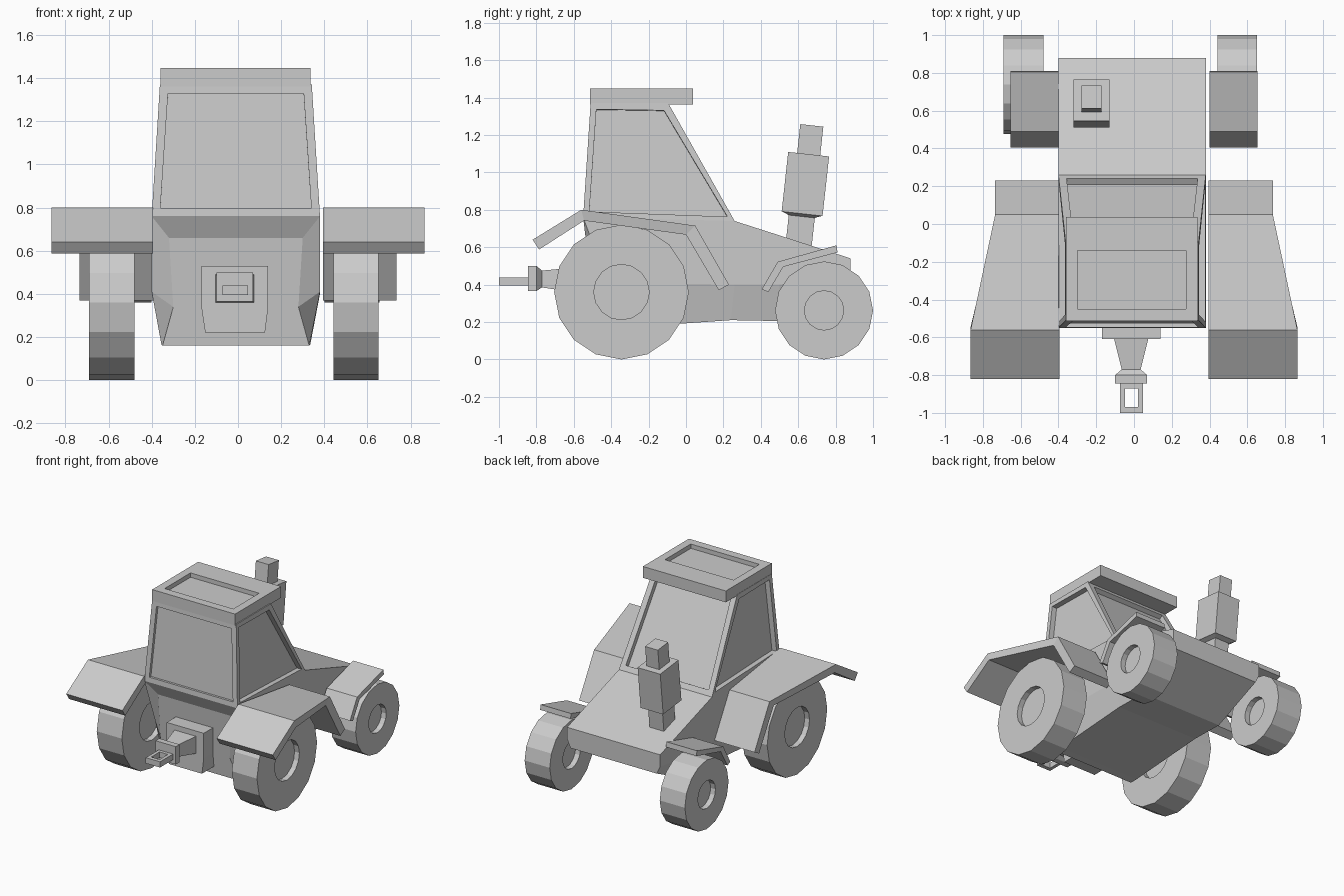
import bpy, bmesh, math
from mathutils import Matrix

if "Cube" in bpy.data.objects:
    bpy.data.objects.remove(bpy.data.objects["Cube"])

CX = -0.01  # centre line of the body


def finish(bm, name):
    bmesh.ops.recalc_face_normals(bm, faces=bm.faces[:])
    mesh = bpy.data.meshes.new(name)
    bm.to_mesh(mesh)
    bm.free()
    obj = bpy.data.objects.new(name, mesh)
    bpy.context.collection.objects.link(obj)
    return obj


def loft(rings, closed=False):
    """Skin a row of equal-sized rings; cap the ends, or join them if closed."""
    bm = bmesh.new()
    vs = [[bm.verts.new(p) for p in ring] for ring in rings]
    n = len(vs[0])
    pairs = list(zip(vs, vs[1:])) + ([(vs[-1], vs[0])] if closed else [])
    for a, b in pairs:
        for i in range(n):
            bm.faces.new((a[i], a[(i + 1) % n], b[(i + 1) % n], b[i]))
    if not closed:
        bm.faces.new(vs[0])
        bm.faces.new(vs[-1])
    bmesh.ops.recalc_face_normals(bm, faces=bm.faces[:])
    return bm


def recess(bm, faces, border, depth):
    """Inset faces by a border and sink the middle straight in."""
    bmesh.ops.inset_individual(bm, faces=faces, thickness=border)
    bmesh.ops.inset_individual(bm, faces=faces, thickness=0, depth=-depth)


def rect_y(y, hw, z0, z1, cx=-0.015):
    return [(cx - hw, y, z0), (cx + hw, y, z0), (cx + hw, y, z1), (cx - hw, y, z1)]


def rect_z(z, x0, x1, y0, y1):
    return [(x0, y0, z), (x1, y0, z), (x1, y1, z), (x0, y1, z)]


# Hull and bonnet: sections from rear to nose, each top / waist / bottom (y, half width, z)
sections = [
    [(-0.50, 0.31, 0.66), (-0.50, 0.29, 0.34), (-0.45, 0.34, 0.16)],
    [(-0.55, 0.39, 0.76), (-0.42, 0.39, 0.41), (-0.40, 0.345, 0.165)],
    [(0.26, 0.39, 0.74), (0.26, 0.39, 0.40), (0.24, 0.345, 0.21)],
    [(0.50, 0.39, 0.663), (0.50, 0.39, 0.40), (0.50, 0.345, 0.205)],
    [(0.88, 0.39, 0.54), (0.88, 0.39, 0.45), (0.88, 0.36, 0.39)],
]
finish(loft([[(CX - w, y, z) for y, w, z in s] + [(CX + w, y, z) for y, w, z in reversed(s)]
             for s in sections]), "hull")

# Cab with sunken windows
bm = loft([
    [(CX - 0.39, -0.55, 0.76), (CX + 0.39, -0.55, 0.76), (CX + 0.39, 0.26, 0.74), (CX - 0.39, 0.26, 0.74)],
    rect_z(1.37, CX - 0.352, CX + 0.352, -0.51, -0.095)])
bm.normal_update()
sides = [f for f in bm.faces if abs(f.normal.x) > 0.7]
ends = [f for f in bm.faces if f.normal.y < -0.7]
screen = [f for f in bm.faces if f.normal.y > 0.7]
recess(bm, sides, 0.045, 0.04)
recess(bm, ends, 0.055, 0.02)
recess(bm, screen, 0.06, 0.035)
finish(bm, "cab")

# Roof with shallow hatch: outer rim, hatch rim and hatch floor
outer = (CX - 0.35, CX + 0.345, -0.513, 0.037)
hatch = (CX - 0.29, CX + 0.285, -0.45, -0.14)
finish(loft([rect_z(1.362, *outer), rect_z(1.448, *outer),
             rect_z(1.448, *hatch), rect_z(1.415, *hatch)]), "roof")


# Wheels with sunken hubs on both faces
def wheel(name, x, y, r, hub):
    bm = bmesh.new()
    bmesh.ops.create_cone(bm, cap_ends=True, segments=16, radius1=r, radius2=r, depth=0.21)
    caps = [f for f in bm.faces if len(f.verts) > 4]
    recess(bm, caps, (r - hub) * math.cos(math.pi / 16), 0.04)
    bm.transform(Matrix.Translation((x, y, r)) @ Matrix.Rotation(math.pi / 2, 4, 'Y'))
    finish(bm, name)


# Fenders: path of (top y, top z, bottom y, bottom z, outer x)
rear_path = [(-0.82, 0.64, -0.785, 0.588, 0.865), (-0.56, 0.80, -0.545, 0.742, 0.865),
             (0.05, 0.715, 0.0, 0.667, 0.735), (0.23, 0.40, 0.175, 0.37, 0.735)]
front_path = [(0.805, 0.61, 0.81, 0.572, 0.655), (0.49, 0.522, 0.52, 0.495, 0.655),
              (0.405, 0.375, 0.44, 0.36, 0.655)]


def fender(name, side, path, inner):
    finish(loft([[(side * inner, ty, tz), (side * ox, ty, tz),
                  (side * ox, by, bz), (side * inner, by, bz)]
                 for ty, tz, by, bz, ox in path]), name)


for label, side, x in (("left", -1, -0.585), ("right", 1, 0.547)):
    wheel("rear_wheel_" + label, x, -0.345, 0.36, 0.144)
    wheel("front_wheel_" + label, x, 0.738, 0.262, 0.102)
    fender("rear_fender_" + label, side, rear_path, 0.395)
    fender("front_fender_" + label, side, front_path, 0.40)

# Exhaust stack: stepped square tube leaning towards the nose
steps = [(-0.05, 0.07), (0.155, 0.07), (0.17, 0.095 + 0.012), (0.17, 0.11),
         (0.49, 0.11), (0.49, 0.062), (0.645, 0.062)]
bm = loft([rect_z(z, -h * 0.86, h * 0.86, -h, h) for z, h in steps])
bm.transform(Matrix.Translation((-0.225, 0.602, 0.61)) @ Matrix.Rotation(math.radians(-6.3), 4, 'X'))
finish(bm, "exhaust")

# Hitch: mounting plate, tapered neck with collar, and towing eye
plate = [(-0.17, 0.53), (0.14, 0.53), (0.14, 0.34), (0.125, 0.22), (-0.152, 0.22), (-0.17, 0.34)]
finish(loft([[(x, y, z) for x, z in plate] for y in (-0.61, -0.44)]), "hitch_plate")
finish(loft([rect_y(-0.61, 0.09, 0.36, 0.49), rect_y(-0.77, 0.05, 0.385, 0.475),
             rect_y(-0.80, 0.085, 0.365, 0.50), rect_y(-0.845, 0.085, 0.365, 0.50)]), "hitch_neck")
eye = []
for ox, oy, ix, iy in ((-0.06, -1.0, -0.035, -0.97), (0.06, -1.0, 0.035, -0.97),
                       (0.06, -0.845, 0.035, -0.87), (-0.06, -0.845, -0.035, -0.87)):
    eye.append([(ox - 0.013, oy, 0.395), (ox - 0.013, oy, 0.438),
                (ix - 0.013, iy, 0.438), (ix - 0.013, iy, 0.395)])
finish(loft(eye, closed=True), "towing_eye")
